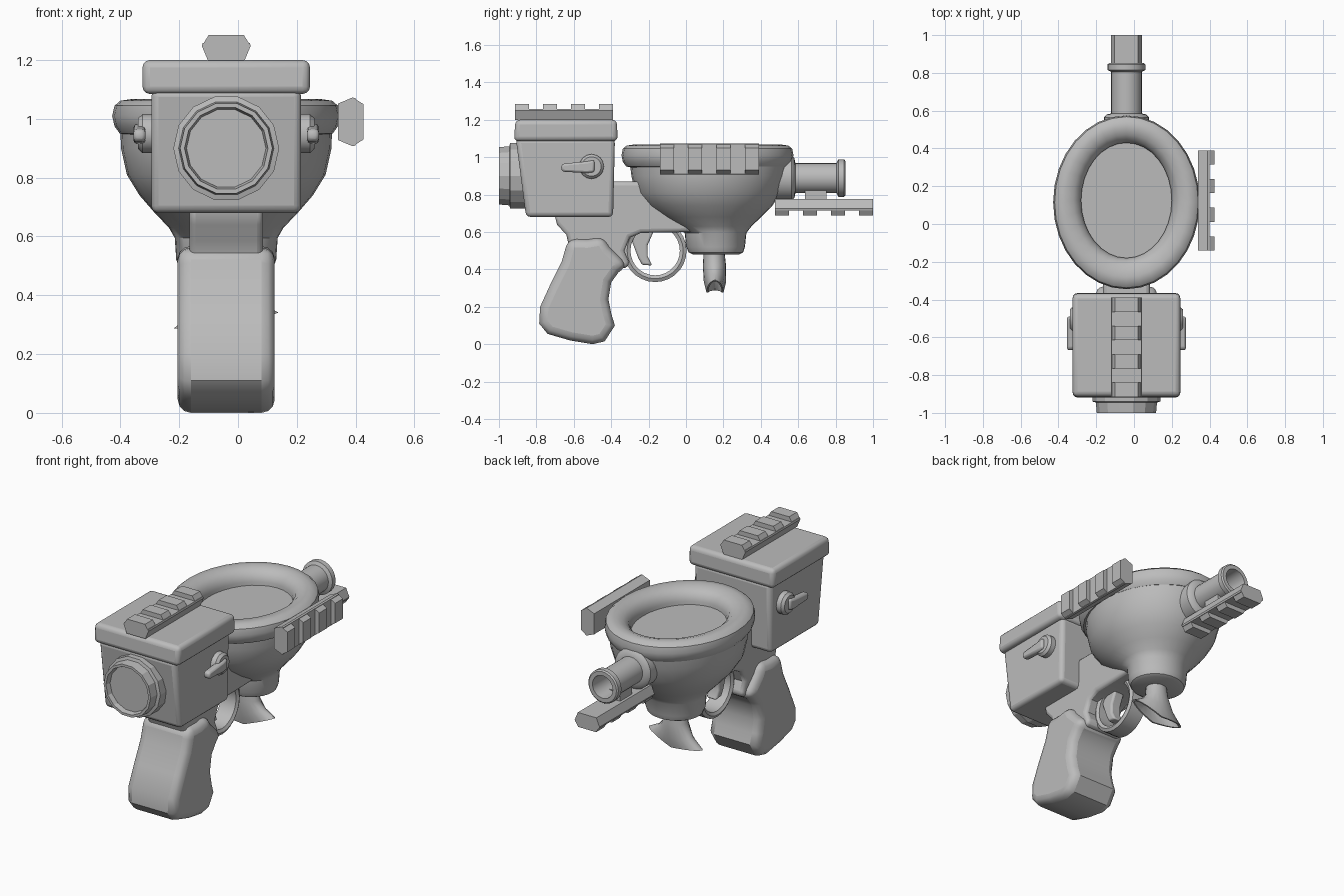
import bpy, bmesh, math
from mathutils import Vector

if "Cube" in bpy.data.objects:
    bpy.data.objects.remove(bpy.data.objects["Cube"], do_unlink=True)

CX = -0.04  # the main body sits slightly off centre because of the side rail

grey = bpy.data.materials.new("plain_grey")
grey.use_nodes = True
grey.diffuse_color = (0.5, 0.5, 0.5, 1)
grey.node_tree.nodes["Principled BSDF"].inputs["Base Color"].default_value = (0.5, 0.5, 0.5, 1)


def finish(name, bm, bevel=0, segments=3, limit=50, smooth=35):
    bmesh.ops.recalc_face_normals(bm, faces=bm.faces)
    mesh = bpy.data.meshes.new(name)
    bm.to_mesh(mesh)
    bm.free()
    mesh.materials.append(grey)
    ob = bpy.data.objects.new(name, mesh)
    ob.location.x = CX
    bpy.context.collection.objects.link(ob)
    if bevel:
        mod = ob.modifiers.new("Bevel", 'BEVEL')
        mod.width, mod.segments = bevel, segments
        mod.limit_method, mod.angle_limit = 'ANGLE', math.radians(limit)
    if smooth:
        bpy.ops.object.select_all(action='DESELECT')
        ob.select_set(True)
        bpy.context.view_layer.objects.active = ob
        bpy.ops.object.shade_smooth_by_angle(angle=math.radians(smooth))
    return ob


def along_x(u, v, w): return (w, u, v)
def along_y(u, v, w): return (u, w, v)
def along_z(u, v, w): return (u, v, w)


def prism(bm, outline, start, end, place):
    """Extrude a closed outline from start to end."""
    a, b = [[bm.verts.new(place(u, v, w)) for u, v in outline] for w in (start, end)]
    bm.faces.new(a)
    bm.faces.new(b)
    for i in range(len(a)):
        bm.faces.new((a[i - 1], a[i], b[i], b[i - 1]))


def loft(bm, sections, place, sides=24, closed=False, turn=0.0):
    """Join ellipses given as (u, v, w, radius u, radius v)."""
    rings = []
    for cu, cv, w, ru, rv in sections:
        angles = [turn + 2 * math.pi * i / sides for i in range(sides)]
        rings.append([bm.verts.new(place(cu + ru * math.cos(t), cv + rv * math.sin(t), w))
                      for t in angles])
    pairs = list(zip(rings, rings[1:]))
    if closed:
        pairs.append((rings[-1], rings[0]))
    else:
        bm.faces.new(rings[0])
        bm.faces.new(rings[-1])
    for a, b in pairs:
        for i in range(sides):
            bm.faces.new((a[i - 1], a[i], b[i], b[i - 1]))


def solid(name, outline, start, end, place=along_x, **kw):
    bm = bmesh.new()
    prism(bm, outline, start, end, place)
    return finish(name, bm, **kw)


def turned(name, steps, u, v, place, sides=24, closed=False, **kw):
    """Round part from (position, radius) steps around a centre."""
    bm = bmesh.new()
    loft(bm, [(u, v, w, r, r) for w, r in steps], place, sides, closed)
    return finish(name, bm, **kw)


# Tank and its lid
solid("tank", [(-.855, .68), (-.39, .68), (-.38, 1.1), (-.91, 1.1)], -.255, .255, bevel=.025)
solid("tank_lid", [(-.92, 1.085), (-.365, 1.085), (-.37, 1.2), (-.912, 1.2)],
      -.285, .285, bevel=.025)

# Eyepiece on the front of the tank
turned("eyepiece", [(-.86, .18), (-.94, .18), (-.945, .162), (-1, .157), (-1, .142), (-.97, .135)],
       0, .9, along_y, sides=14, smooth=25)

# Flush levers, one on each side
for side, label in ((1, "left"), (-1, "right")):
    turned(label + "_lever_hub", [(side * .24, .066), (side * .285, .066), (side * .3, .052)],
           -.505, .95, along_x, sides=16)
    solid(label + "_lever_arm", [(-.49, .985), (-.53, .977), (-.66, .965), (-.67, .945),
                                 (-.66, .922), (-.53, .915), (-.49, .92)],
          side * .275, side * .315, bevel=.012, segments=2)

# Bowl with its round foot
bm = bmesh.new()
loft(bm, [(0, .125, .97, .36, .425), (0, .123, .9, .358, .415), (0, .118, .81, .338, .388),
          (0, .122, .74, .295, .34), (0, .132, .68, .243, .27), (0, .145, .63, .195, .205),
          (0, .158, .595, .175, .165), (0, .158, .52, .17, .157), (0, .16, .49, .158, .145),
          (0, .16, .48, .14, .125)], along_z, 32)
finish("bowl", bm)

# Rounded seat ring with the flat fill inside
bm = bmesh.new()
ring = [(.945, .345, .41), (.95, .362, .435), (.975, .38, .453), (1.01, .388, .46),
        (1.045, .38, .453), (1.062, .36, .432), (1.067, .325, .395), (1.055, .28, .348),
        (1.03, .252, .318), (.995, .24, .305), (.945, .24, .305)]
loft(bm, [(0, .115 + .01 * (i > 6), z, rx, ry) for i, (z, rx, ry) in enumerate(ring)],
     along_z, 32, closed=True)
finish("seat_ring", bm)
bm = bmesh.new()
loft(bm, [(0, .125, .96, .25, .315), (0, .125, .975, .25, .315)], along_z, 32)
finish("bowl_fill", bm)

# Hollow barrel at the back
turned("barrel", [(.46, .12), (.565, .12), (.58, .105), (.585, .08), (.805, .08), (.815, .1),
                  (.845, .1), (.852, .092), (.852, .068), (.62, .062)], 0, .888, along_y)


# Toothed rails: one on the lid, one on the side, one under the barrel
def rail(name, start, end, place):
    bm = bmesh.new()
    prism(bm, [(-.062, 0), (.062, 0), (.083, .05), (.08, .06), (-.08, .06), (-.083, .05)],
          start, end, place)
    step = (end - start - .075) / 3
    for i in range(4):
        a = start + i * step
        prism(bm, [(-.083, .05), (.083, .05), (.06, .087), (-.06, .087)], a, a + .075, place)
    return finish(name, bm, smooth=0)


rail("top_rail", -.915, -.39, lambda u, h, w: (u, w, 1.198 + h))
rail("side_rail", -.14, .39, lambda u, h, w: (.38 + h, w, .99 + u))
rail("under_rail", .475, 1.0, lambda u, h, w: (u, w, .775 - h))
solid("under_rail_mount", [(.635, .76), (.75, .76), (.75, .83), (.635, .83)], -.045, .045, smooth=0)

# Frame joining tank, grip and bowl
solid("frame", [(-.705, .7), (-.69, .64), (-.64, .585), (-.62, .5), (-.42, .44), (-.33, .4),
                (-.3, .43), (-.33, .5), (-.3, .57), (-.24, .595), (.06, .6), (.06, .75),
                (-.15, .85), (-.25, .87), (-.42, .87), (-.42, .7)],
      -.125, .125, bevel=.025, limit=60)

# Grip with softly rounded rims around flat side panels
solid("grip", [(-.63, .565), (-.645, .51), (-.665, .44), (-.725, .32), (-.78, .2), (-.785, .11),
               (-.74, .055), (-.62, .02), (-.5, 0), (-.435, .015), (-.38, .1), (-.4, .165),
               (-.415, .24), (-.4, .33), (-.36, .385), (-.31, .42), (-.36, .47), (-.41, .52),
               (-.44, .575), (-.53, .56)], -.165, .165, bevel=.045, limit=70, smooth=40)

# Trigger and guard
turned("trigger_guard", [(-.05, .132), (-.06, .15), (-.05, .168), (.05, .168), (.06, .15),
                         (.05, .132)], -.165, .5, along_x, sides=28, closed=True)
solid("trigger", [(-.3, .61), (-.285, .54), (-.255, .46), (-.235, .425), (-.18, .42),
                  (-.205, .47), (-.205, .53), (-.17, .61)], -.035, .035, bevel=.012, limit=60)

# Flared spout below the bowl, open at the bottom
bm = bmesh.new()
loft(bm, [(0, .15, .5, .06, .055), (0, .152, .42, .07, .062), (0, .155, .36, .11, .06),
          (0, .155, .3, .178, .045), (0, .155, .3, .165, .036), (0, .155, .37, .09, .045),
          (0, .155, .44, .05, .04)], along_z, 20)
for v in bm.verts:
    if v.co.z < .38:  # the rim dips in the middle and tilts to one side
        v.co.z += .04 * (abs(v.co.x) / .18) + .15 * v.co.x - .025
finish("spout", bm)
